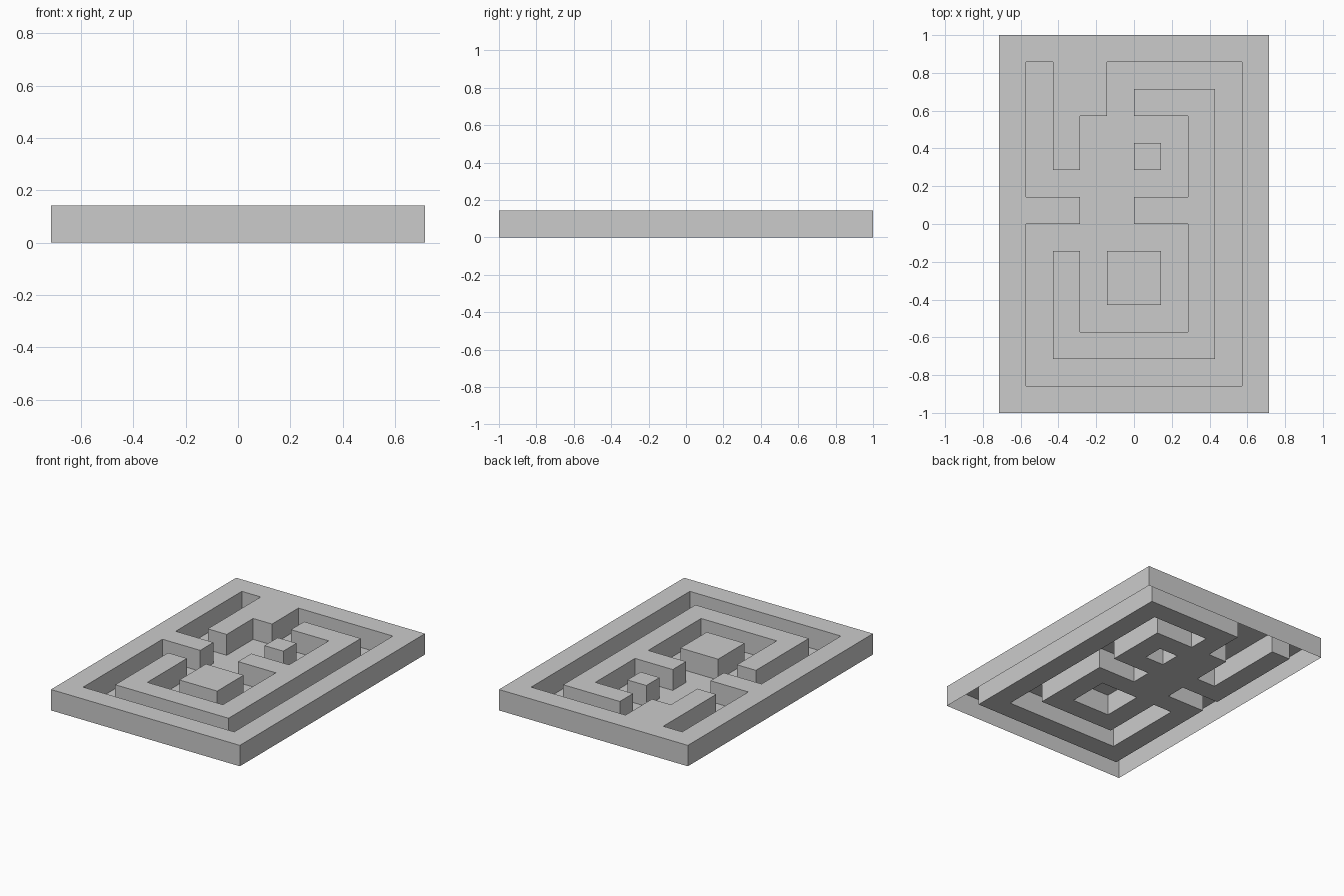
import bpy, bmesh

if "Cube" in bpy.data.objects:
    bpy.data.objects.remove(bpy.data.objects["Cube"])

U = 1 / 7          # one maze cell; also the height of the walls
H = U

# Outlines in cell units. Solids run counter-clockwise, the channel clockwise,
# so that every vertical side faces away from the raised material.
BOARD = [(-5, -7), (5, -7), (5, 7), (-5, 7)]
CHANNEL = [(-4, 6), (-3, 6), (-3, 2), (-2, 2), (-2, 4), (-1, 4), (-1, 6), (4, 6),
           (4, -6), (-4, -6), (-4, 0), (-2, 0), (-2, 1), (-4, 1)]
INNER_WALL = [(0, 4), (2, 4), (2, 1), (0, 1), (0, 0), (2, 0), (2, -4), (-2, -4),
              (-2, -1), (-3, -1), (-3, -5), (3, -5), (3, 5), (0, 5)]
SMALL_BLOCK = [(0, 2), (1, 2), (1, 3), (0, 3)]
LARGE_BLOCK = [(-1, -3), (1, -3), (1, -1), (-1, -1)]


def sheet(name, loops, z, sides):
    """Flat sheet filling the loops at height z, with optional sides to the ground."""
    bm = bmesh.new()
    edges = []
    side_quads = []
    for loop in loops:
        top = [bm.verts.new((x * U, y * U, z)) for x, y in loop]
        low = [bm.verts.new((x * U, y * U, 0)) for x, y in loop] if sides else []
        n = len(top)
        for i in range(n):
            j = (i + 1) % n
            edges.append(bm.edges.new((top[i], top[j])))
            if sides:
                side_quads.append((low[i], low[j], top[j], top[i]))
    bmesh.ops.triangle_fill(bm, edges=edges, use_beauty=True, normal=(0, 0, 1))
    bm.normal_update()
    for f in bm.faces:
        if f.normal.z < 0:
            f.normal_flip()
    for quad in side_quads:
        bm.faces.new(quad)
    # merge coplanar triangles into clean flat faces
    bmesh.ops.dissolve_limit(bm, angle_limit=0.01, verts=bm.verts, edges=bm.edges)
    me = bpy.data.meshes.new(name)
    bm.to_mesh(me)
    bm.free()
    obj = bpy.data.objects.new(name, me)
    bpy.context.collection.objects.link(obj)
    return obj


# Outer frame with its inward spurs, hollow underneath
sheet("maze_frame", [BOARD, CHANNEL], H, True)

# Free-standing raised parts, hollow underneath
sheet("inner_wall", [INNER_WALL], H, True)
sheet("small_block", [SMALL_BLOCK], H, True)
sheet("large_block", [LARGE_BLOCK], H, True)

# Channel floor, open under the raised parts
sheet("channel_floor", [CHANNEL, INNER_WALL, SMALL_BLOCK, LARGE_BLOCK], 0, False)
